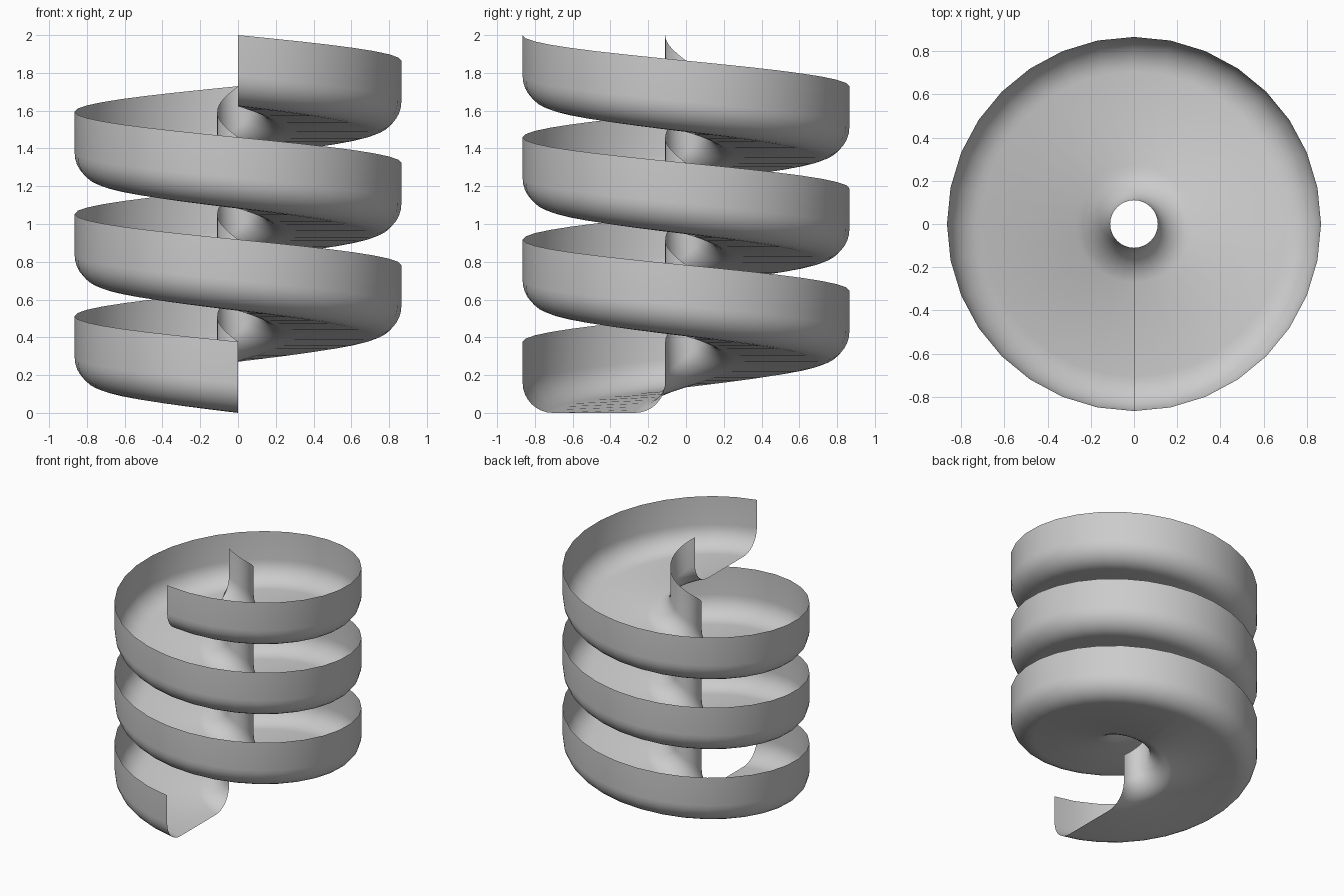
import bpy, bmesh
from math import sin, cos, pi

if "Cube" in bpy.data.objects:
    bpy.data.objects.remove(bpy.data.objects["Cube"])

R_OUT, R_IN = 0.865, 0.11     # chute walls
HEIGHT, FILLET = 0.377, 0.16  # wall height and rounded floor corners
TURNS, SIDES = 3, 32
PITCH = (2.0 - HEIGHT) / TURNS
ARC = 8

# U-shaped section (radius, height), from outer rim to inner rim
section = [(R_OUT, HEIGHT)]
for i in range(ARC + 1):
    a = i / ARC * pi / 2
    section.append((R_OUT - FILLET + FILLET * cos(a), FILLET - FILLET * sin(a)))
for i in range(ARC + 1):
    a = i / ARC * pi / 2
    section.append((R_IN + FILLET - FILLET * sin(a), FILLET - FILLET * cos(a)))
section.append((R_IN, HEIGHT))

# Sweep the section clockwise up the helix, starting at the front
bm = bmesh.new()
rings = []
for s in range(TURNS * SIDES + 1):
    t = -pi / 2 - 2 * pi * s / SIDES
    lift = PITCH * s / SIDES
    rings.append([bm.verts.new((r * cos(t), r * sin(t), z + lift)) for r, z in section])
for a, b in zip(rings, rings[1:]):
    for j in range(len(section) - 1):
        bm.faces.new((a[j], a[j + 1], b[j + 1], b[j]))

mesh = bpy.data.meshes.new("spiral_chute")
bm.to_mesh(mesh)
bm.free()
chute = bpy.data.objects.new("spiral_chute", mesh)
bpy.context.collection.objects.link(chute)

# Smooth sheet
bpy.context.view_layer.objects.active = chute
chute.select_set(True)
bpy.ops.object.shade_smooth_by_angle(angle=pi / 6)
